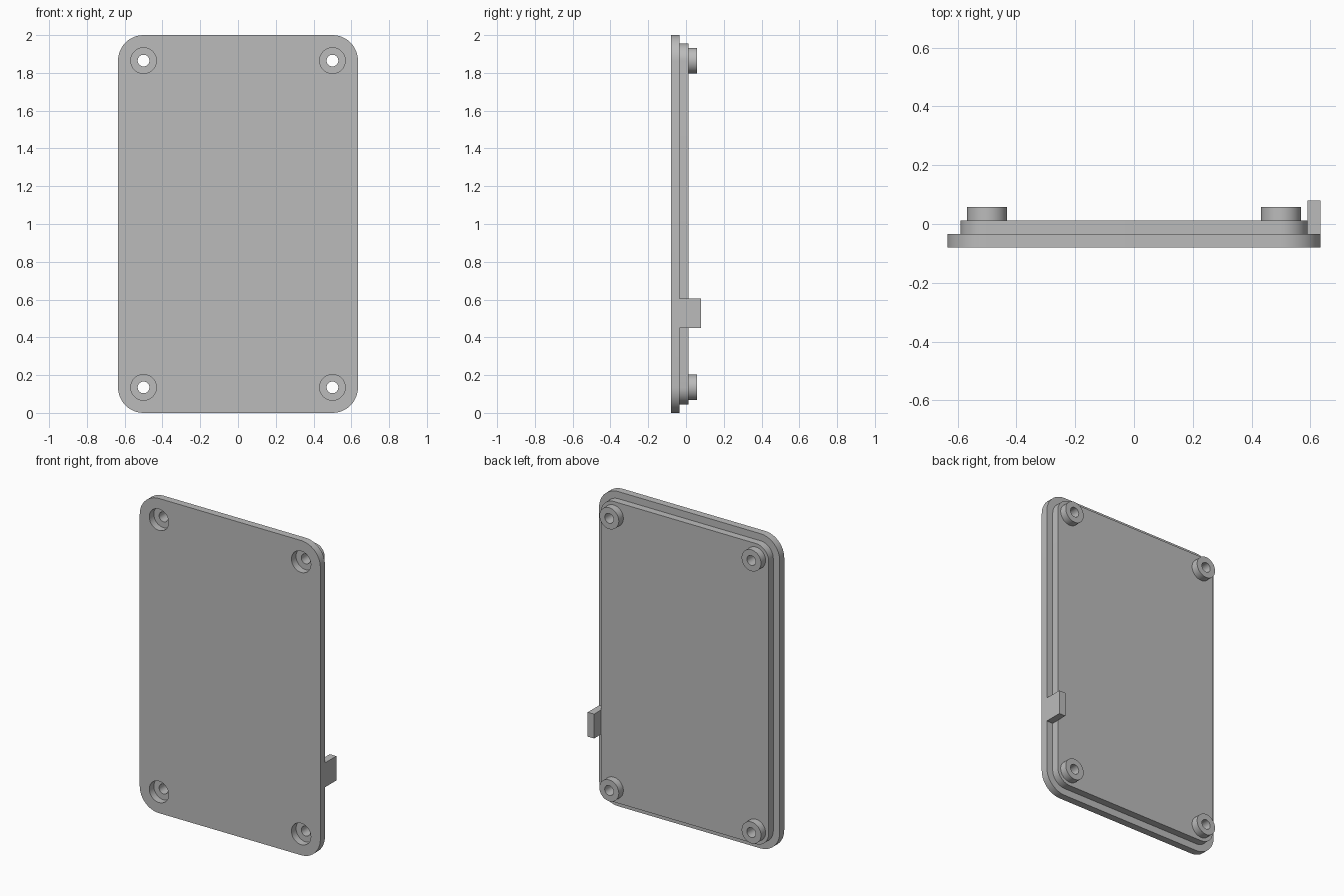
import bpy, bmesh
from math import cos, sin, pi
from mathutils import Matrix

if "Cube" in bpy.data.objects:
    bpy.data.objects.remove(bpy.data.objects["Cube"], do_unlink=True)

WIDTH, HEIGHT = 1.27, 2.0
STEP = 0.046                     # thickness shared by plate, lip and bosses
FRONT = -0.08
PLATE_BACK = FRONT + STEP
LIP_BACK = PLATE_BACK + STEP
BOSS_BACK = LIP_BACK + STEP
INSET = 0.045
CORNER = 0.135
BOSS_R, HOLE_R = 0.068, 0.031
SCREWS = [(sx * (WIDTH / 2 - CORNER), HEIGHT / 2 + sz * (HEIGHT / 2 - CORNER))
          for sx in (-1, 1) for sz in (-1, 1)]

grey = bpy.data.materials.new("grey_plastic")
grey.use_nodes = True
COLOUR = (0.5, 0.5, 0.5, 1)
grey.diffuse_color = COLOUR
grey.node_tree.nodes["Principled BSDF"].inputs["Base Color"].default_value = COLOUR


def circle(centre, radius, n=48):
    return [(centre[0] + radius * cos(2 * pi * i / n),
             centre[1] + radius * sin(2 * pi * i / n)) for i in range(n)]


def rounded_rect(inset, n=12):
    """Rounded outline whose corners are centred on the screws."""
    r = CORNER - inset
    cx, cz = WIDTH / 2 - CORNER, HEIGHT / 2 - CORNER
    points = []
    for q, (sx, sz) in enumerate([(1, 1), (-1, 1), (-1, -1), (1, -1)]):
        for i in range(n + 1):
            a = pi / 2 * (q + i / n)
            points.append((sx * cx + r * cos(a), HEIGHT / 2 + sz * cz + r * sin(a)))
    return points


def slab(name, outlines, y0, y1):
    """Extrude filled x/z outlines (inner ones become holes) from y0 to y1."""
    curve = bpy.data.curves.new(name + "_profile", "CURVE")
    curve.dimensions, curve.fill_mode = "2D", "BOTH"
    curve.extrude = (y1 - y0) / 2
    for points in outlines:
        spline = curve.splines.new("POLY")
        spline.points.add(len(points) - 1)
        for p, (x, z) in zip(spline.points, points):
            p.co = (x, z, 0, 1)
        spline.use_cyclic_u = True
    helper = bpy.data.objects.new(name + "_helper", curve)
    mesh = bpy.data.meshes.new_from_object(helper)
    bpy.data.objects.remove(helper)
    bpy.data.curves.remove(curve)
    mesh.name = name

    mesh.transform(Matrix.Translation((0, (y0 + y1) / 2, 0)) @ Matrix.Rotation(pi / 2, 4, "X"))
    bm = bmesh.new()
    bm.from_mesh(mesh)
    bmesh.ops.remove_doubles(bm, verts=bm.verts, dist=1e-5)
    bmesh.ops.recalc_face_normals(bm, faces=bm.faces)
    bm.to_mesh(mesh)
    bm.free()
    mesh.materials.clear()
    mesh.materials.append(grey)
    obj = bpy.data.objects.new(name, mesh)
    bpy.context.collection.objects.link(obj)
    return obj


def select(obj):
    bpy.ops.object.select_all(action="DESELECT")
    obj.select_set(True)
    bpy.context.view_layer.objects.active = obj


# Front plate with four counterbores
plate = slab("cover_plate", [rounded_rect(0)] + [circle(c, BOSS_R) for c in SCREWS],
             FRONT, PLATE_BACK)

# Raised lip behind the plate, with the screw holes
lip = slab("raised_lip", [rounded_rect(INSET)] + [circle(c, HOLE_R) for c in SCREWS],
           PLATE_BACK, LIP_BACK)

# Screw bosses
bosses = [slab("screw_boss", [circle(c, BOSS_R), circle(c, HOLE_R)], LIP_BACK, BOSS_BACK)
          for c in SCREWS]

# Side tab, fused flush into the plate edge
x0, x1, z0, z1 = WIDTH / 2 - INSET, WIDTH / 2, 0.45, 0.605
tab = slab("side_tab", [[(x0, z0), (x1, z0), (x1, z1), (x0, z1)]], FRONT + STEP / 2, 0.08)
select(plate)
fuse = plate.modifiers.new("fuse_tab", "BOOLEAN")
fuse.operation, fuse.solver, fuse.object = "UNION", "EXACT", tab
bpy.ops.object.modifier_apply(modifier=fuse.name)
bpy.data.objects.remove(tab, do_unlink=True)

# Merge flat triangles, then smooth only the round walls
for obj in [plate, lip] + bosses:
    bm = bmesh.new()
    bm.from_mesh(obj.data)
    bmesh.ops.dissolve_limit(bm, angle_limit=0.01, verts=bm.verts, edges=bm.edges)
    bm.to_mesh(obj.data)
    bm.free()
    select(obj)
    bpy.ops.object.shade_smooth_by_angle(angle=pi / 6)
